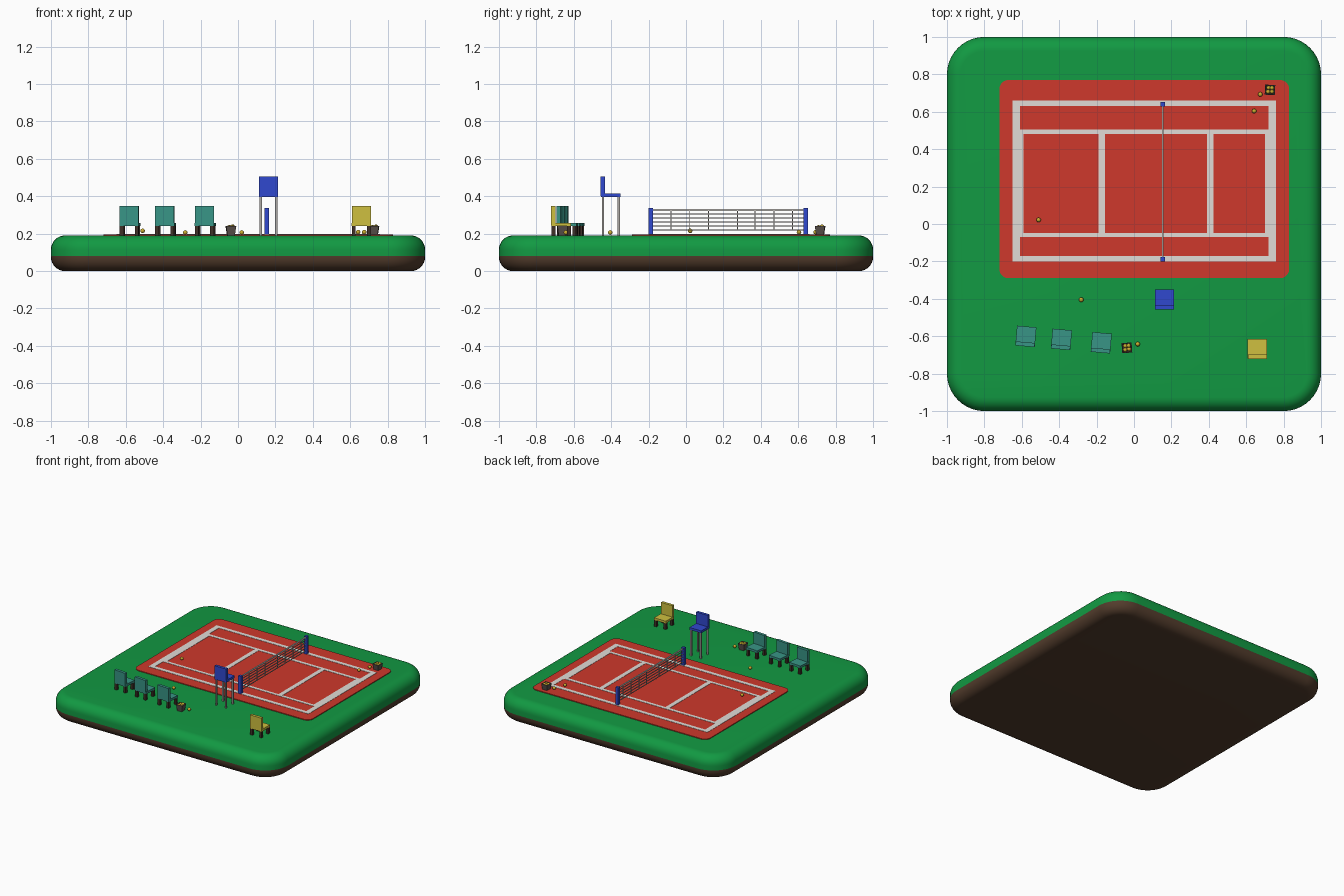
import bpy, bmesh, math
from mathutils import Matrix, Vector

if "Cube" in bpy.data.objects:
    bpy.data.objects.remove(bpy.data.objects["Cube"])


def material(name, rgb):
    m = bpy.data.materials.new(name)
    m.diffuse_color = (*rgb, 1)
    m.use_nodes = True
    m.node_tree.nodes["Principled BSDF"].inputs["Base Color"].default_value = m.diffuse_color
    return m


GRASS = material("grass", (0.006, 0.32, 0.055))
SOIL = material("soil", (0.085, 0.045, 0.025))
CLAY = material("clay", (0.62, 0.04, 0.025))
WHITE = material("white", (0.75, 0.72, 0.68))
BLUE = material("blue", (0.03, 0.065, 0.62))
TEAL = material("teal", (0.04, 0.30, 0.24))
YELLOW = material("yellow", (0.62, 0.53, 0.05))
DARK = material("dark_wood", (0.05, 0.03, 0.02))
METAL = material("metal", (0.42, 0.40, 0.38))
BASKET = material("basket", (0.10, 0.08, 0.07))
BALL = material("ball", (0.60, 0.42, 0.03))


def finish(name, bm, *mats):
    me = bpy.data.meshes.new(name)
    bmesh.ops.recalc_face_normals(bm, faces=bm.faces)
    bm.to_mesh(me)
    bm.free()
    ob = bpy.data.objects.new(name, me)
    bpy.context.collection.objects.link(ob)
    for m in mats:
        me.materials.append(m)
    return ob


def add_box(bm, x0, x1, y0, y1, z0, z1):
    mat = Matrix.Translation(((x0 + x1) / 2, (y0 + y1) / 2, (z0 + z1) / 2))
    bmesh.ops.create_cube(bm, size=1, matrix=mat @ Matrix.Diagonal((x1 - x0, y1 - y0, z1 - z0, 1)))


def boxes(name, mat, items, place=None):
    bm = bmesh.new()
    for b in items:
        add_box(bm, *b)
    if place:
        bm.transform(place)
    return finish(name, bm, mat)


def rounded_rect(bm, x0, x1, y0, y1, r, z, n=10):
    ring = []
    corners = [(x1 - r, y1 - r), (x0 + r, y1 - r), (x0 + r, y0 + r), (x1 - r, y0 + r)]
    for k, (cx, cy) in enumerate(corners):
        for i in range(n + 1):
            a = math.pi / 2 * (k + i / n)
            ring.append(bm.verts.new((cx + r * math.cos(a), cy + r * math.sin(a), z)))
    return ring


def loft(bm, rings):
    strips = []
    for a, b in zip(rings, rings[1:]):
        strips.append([bm.faces.new((a[i], a[i - 1], b[i - 1], b[i])) for i in range(len(a))])
    bm.faces.new(rings[0])
    bm.faces.new(rings[-1])
    return strips


# Rounded island: soil below, grass above
R, TOP, N = 0.075, 0.19, 8
arc = [(R * (1 - math.sin(t)), R * (1 - math.cos(t)))
       for t in (math.pi / 2 * i / N for i in range(N + 1))]
profile = arc + [(0, 0.08)] + [(d, TOP - z) for d, z in reversed(arc)]
bm = bmesh.new()
loft(bm, [rounded_rect(bm, d - 1, 1 - d, d - 1, 1 - d, 0.2 - d, z) for d, z in profile])
for f in bm.faces:
    f.material_index = 1 if f.calc_center_median().z < 0.08 else 0
    f.smooth = True
island = finish("island", bm, GRASS, SOIL)
bpy.context.view_layer.objects.active = island
island.select_set(True)
bpy.ops.object.shade_smooth_by_angle()
island.select_set(False)

# Clay court
COURT = 0.196
bm = bmesh.new()
loft(bm, [rounded_rect(bm, -0.72, 0.83, -0.29, 0.77, 0.05, z) for z in (0.185, COURT)])
finish("court", bm, CLAY)

# Painted lines
z = (COURT - 0.002, COURT + 0.002)
boxes("court_lines", WHITE, [
    (-0.65, -0.61, -0.20, 0.66, *z), (0.72, 0.76, -0.20, 0.66, *z),
    (-0.61, 0.72, 0.63, 0.66, *z), (-0.61, 0.72, -0.20, -0.17, *z),
    (-0.61, 0.72, 0.48, 0.505, *z), (-0.61, 0.72, -0.07, -0.047, *z),
    (-0.61, -0.59, -0.047, 0.48, *z), (0.70, 0.72, -0.047, 0.48, *z),
    (-0.19, -0.155, -0.047, 0.48, *z), (0.39, 0.425, -0.047, 0.48, *z)])

# Net posts, cords and top tape
NX = 0.154
boxes("net_posts", BLUE, [(NX - 0.012, NX + 0.012, y - 0.012, y + 0.012, 0.19, 0.336)
                          for y in (-0.188, 0.64)])
W = 0.0025
cords = [(NX - W, NX + W, -0.18, 0.635, h - W, h + W)
         for h in (0.22 + 0.0212 * i for i in range(6))]
cords += [(NX - W, NX + W, y - W, y + W, 0.22, 0.326)
          for y in (-0.08, 0.02, 0.12, 0.275, 0.37, 0.47, 0.57)]
boxes("net_cords", METAL, cords)
boxes("net_tape", WHITE, [(NX - 0.004, NX + 0.004, -0.18, 0.635, 0.321, 0.331)])


# Chairs: seat, back and four legs, facing +y
def chair(name, x, y, seat_z, turn, mat, leg_mat, leg, lx, thick):
    place = Matrix.Translation((x, y, 0)) @ Matrix.Rotation(math.radians(turn), 4, 'Z')
    boxes(name + "_seat", mat, [(-0.052, 0.052, -0.052, 0.052, seat_z, seat_z + thick)], place)
    boxes(name + "_back", mat, [(-0.051, 0.051, -0.054, -0.032, seat_z + 0.004, seat_z + 0.109)], place)
    boxes(name + "_legs", leg_mat, [
        (sx * lx - leg, sx * lx + leg, sy * lx - leg, sy * lx + leg, 0.188, seat_z + 0.003)
        for sx in (-1, 1) for sy in (-1, 1)], place)


for i, (x, y) in enumerate([(-0.578, -0.60), (-0.388, -0.616), (-0.175, -0.634)]):
    chair(f"player_chair_{i + 1}", x, y, 0.24, -5, TEAL, DARK, 0.01, 0.041, 0.018)
chair("side_chair", 0.66, -0.667, 0.24, 0, YELLOW, DARK, 0.01, 0.041, 0.018)
chair("umpire_chair", 0.163, -0.402, 0.397, 0, BLUE, METAL, 0.006, 0.042, 0.018)


# Tennis balls
def balls(name, spots, r=0.0125):
    bm = bmesh.new()
    for p in spots:
        bmesh.ops.create_icosphere(bm, subdivisions=2, radius=r, matrix=Matrix.Translation(p))
    for f in bm.faces:
        f.smooth = True
    finish(name, bm, BALL)


balls("loose_balls", [(-0.51, 0.022, 0.215), (-0.282, -0.405, 0.206), (0.02, -0.642, 0.206),
                      (0.642, 0.604, 0.208), (0.675, 0.693, 0.208)])


# Tapered open baskets filled with balls
def basket(name, x, y, turn):
    bm = bmesh.new()
    place = Matrix.Translation((x, y, 0)) @ Matrix.Rotation(math.radians(turn), 4, 'Z')
    rings = []
    for h, z in [(0.020, 0.19), (0.027, 0.240), (0.022, 0.240), (0.020, 0.222)]:
        rings.append([bm.verts.new((sx * h, sy * h, z))
                      for sx, sy in ((1, 1), (-1, 1), (-1, -1), (1, -1))])
    loft(bm, rings)
    bm.transform(place)
    finish(name, bm, BASKET)
    balls(name + "_balls", [place @ Vector(p) for p in
                            [(-0.01, -0.01, 0.234), (0.011, -0.008, 0.234),
                             (-0.008, 0.011, 0.235), (0.01, 0.011, 0.238)]], 0.0115)


basket("bench_basket", -0.038, -0.662, 4)
basket("court_basket", 0.727, 0.717, -3)
